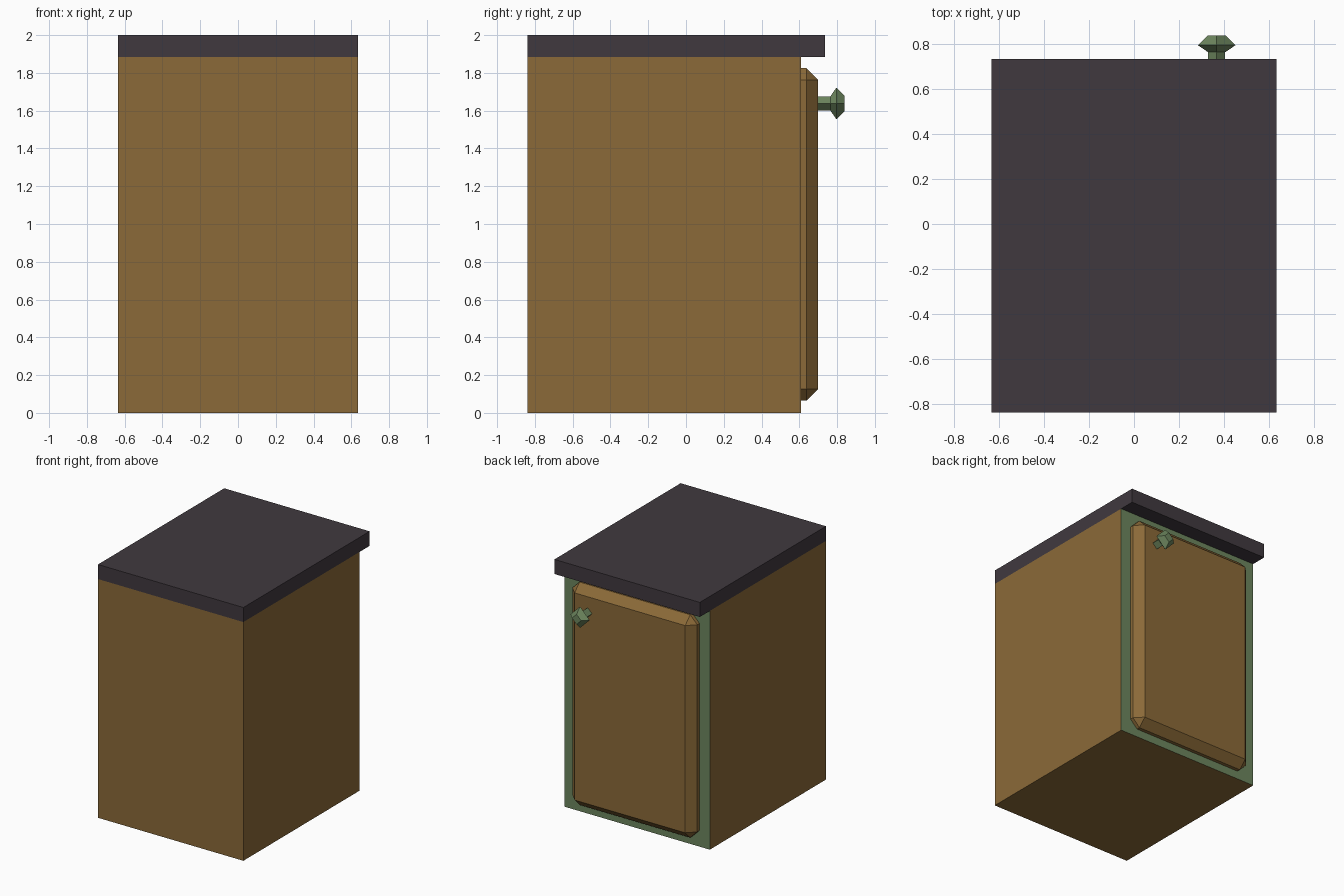
import bpy, bmesh, math
from mathutils import Matrix

if "Cube" in bpy.data.objects:
    bpy.data.objects.remove(bpy.data.objects["Cube"])


def material(name, rgb):
    m = bpy.data.materials.new(name)
    lin = [((c / 255 + 0.055) / 1.055) ** 2.4 for c in rgb]
    m.diffuse_color = (*lin, 1)
    m.use_nodes = True
    m.node_tree.nodes["Principled BSDF"].inputs["Base Color"].default_value = m.diffuse_color
    return m


WOOD = material("brown wood", (139, 106, 56))
GREEN = material("sage green", (109, 134, 94))
DARK = material("charcoal", (64, 57, 63))


def finish(name, bm, *mats):
    bmesh.ops.recalc_face_normals(bm, faces=bm.faces)
    me = bpy.data.meshes.new(name)
    bm.to_mesh(me)
    bm.free()
    for m in mats:
        me.materials.append(m)
    ob = bpy.data.objects.new(name, me)
    bpy.context.collection.objects.link(ob)
    return ob


def box(lo, hi):
    bm = bmesh.new()
    size = [b - a for a, b in zip(lo, hi)]
    mid = [(a + b) / 2 for a, b in zip(lo, hi)]
    bmesh.ops.create_cube(bm, size=1, matrix=Matrix.Translation(mid) @ Matrix.Diagonal((*size, 1)))
    return bm


# Cabinet body: the door side (+y) is painted green
bm = box((-0.635, -0.84, 0), (0.635, 0.61, 1.885))
for f in bm.faces:
    f.normal_update()
    f.material_index = 1 if f.normal.y > 0.5 else 0
finish("cabinet_body", bm, WOOD, GREEN)

# Worktop overhanging the door
finish("worktop", box((-0.635, -0.84, 1.885), (0.635, 0.735, 2.0)), DARK)

# Door: chamfered on every edge except those against the body
bm = box((-0.545, 0.61, 0.065), (0.545, 0.70, 1.825))
edges = [e for e in bm.edges if max(v.co.y for v in e.verts) > 0.65]
bmesh.ops.bevel(bm, geom=edges, offset=0.062, offset_type='OFFSET',
                segments=1, profile=0.5, affect='EDGES')
finish("door", bm, WOOD)

# Knob: four-sided turned profile (y, radius) with corners on the axes
bm = bmesh.new()
rings = []
for y, r in [(0.69, 0.038), (0.765, 0.038), (0.796, 0.084), (0.84, 0.04)]:
    rings.append([bm.verts.new((0.368 + r * math.cos(i * math.pi / 2), y,
                                1.638 + r * math.sin(i * math.pi / 2))) for i in range(4)])
for a, b in zip(rings, rings[1:]):
    for i in range(4):
        j = (i + 1) % 4
        bm.faces.new((a[i], a[j], b[j], b[i]))
bm.faces.new(rings[0])
bm.faces.new(rings[-1])
finish("door_knob", bm, GREEN)
